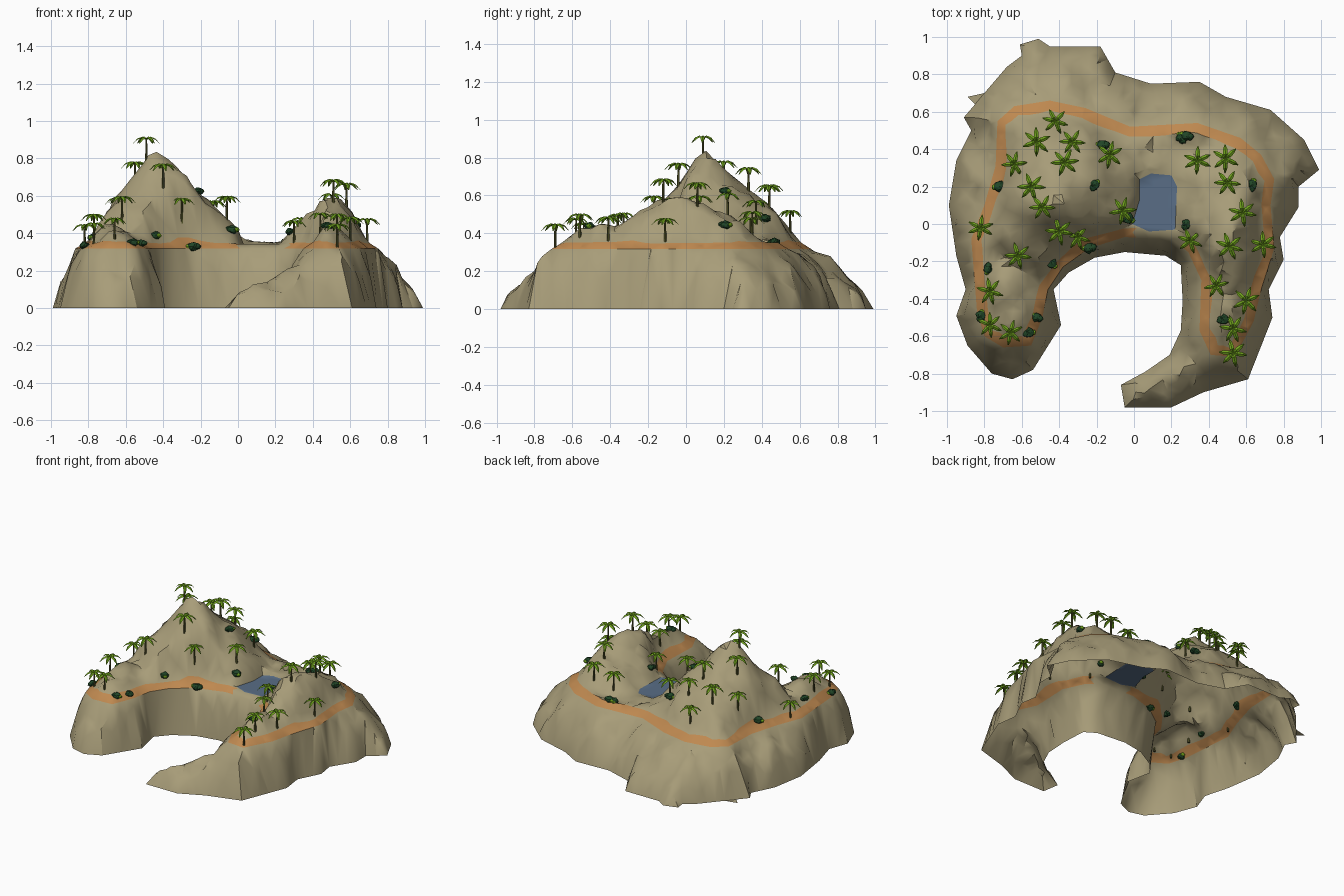
import bpy, bmesh, math, random
from mathutils import Vector, noise
from mathutils.bvhtree import BVHTree
from mathutils.geometry import delaunay_2d_cdt

random.seed(4)
cube = bpy.data.objects.get("Cube")
if cube:
    bpy.data.objects.remove(cube)


def material(name, r, g, b):
    m = bpy.data.materials.new(name)
    m.use_nodes = True
    m.diffuse_color = (r, g, b, 1)
    bsdf = next(n for n in m.node_tree.nodes if n.type == 'BSDF_PRINCIPLED')
    bsdf.inputs["Base Color"].default_value = (r, g, b, 1)
    bsdf.inputs["Roughness"].default_value = 0.9
    return m


sand = material("sandstone", .39, .335, .19)
dirt = material("orange_path", .52, .25, .08)
water = material("pond_blue", .1, .155, .24)
bark = material("palm_bark", .1, .1, .025)
leaf = material("palm_leaf", .16, .36, .012)
shrub = material("dark_shrub", .015, .06, .02)

# Plan outlines: shore, outer edge of the path, pond
shore = [(-.99, .1), (-.95, .34), (-.87, .5), (-.91, .57), (-.85, .64), (-.89, .68), (-.8, .7),
         (-.68, .84), (-.6, .9), (-.61, .96), (-.51, .99), (-.45, .95), (-.18, .95), (-.1, .81),
         (.09, .75), (.35, .76), (.49, .68), (.73, .61), (.91, .45), (.99, .29), (.88, .2),
         (.88, .09), (.78, -.07), (.8, -.19), (.72, -.35), (.74, -.5), (.61, -.83), (.37, -.9),
         (.2, -.98), (-.05, -.98), (-.07, -.86), (.06, -.79), (.19, -.7), (.25, -.57),
         (.26, -.41), (.25, -.22), (.17, -.17), (-.05, -.15), (-.21, -.18), (-.35, -.26),
         (-.43, -.35), (-.39, -.54), (-.54, -.78), (-.65, -.83), (-.76, -.8), (-.89, -.65),
         (-.95, -.49), (-.9, -.35), (-.95, -.17)]
rim = [(-.84, -.46), (-.8, -.6), (-.7, -.66), (-.55, -.65), (-.49, -.5), (-.46, -.35), (-.38, -.23),
       (-.24, -.13), (-.05, -.07), (.2, -.08), (.29, -.15), (.36, -.3), (.35, -.57), (.41, -.7),
       (.54, -.71), (.64, -.52), (.68, -.35), (.75, -.13), (.73, .1), (.75, .24), (.68, .37),
       (.57, .46), (.34, .54), (-.02, .52), (-.26, .62), (-.45, .66), (-.64, .63), (-.73, .55),
       (-.74, .31), (-.8, .1), (-.87, -.08)]
pond = [(.03, .24), (.09, .27), (.2, .26), (.23, .2), (.22, -.03), (.08, -.04), (-.01, 0), (.03, .13)]


def subdivide(poly, step):
    out = []
    for a, b in zip(poly, poly[1:] + poly[:1]):
        a, b = Vector(a), Vector(b)
        n = max(1, round((b - a).length / step))
        out += [a.lerp(b, i / n) for i in range(n)]
    return out


def inset(poly, width):
    out = []
    for i, p in enumerate(poly):
        t = poly[(i + 1) % len(poly)] - poly[i - 1]
        n = Vector((-t.y, t.x)).normalized()
        out.append(p + n * width * (1 + .35 * noise.noise((p.x * 6, p.y * 6, 0))))
    return out


def inside(p, poly):
    hit = False
    for a, b in zip(poly, poly[1:] + poly[:1]):
        if (a.y > p.y) != (b.y > p.y) and p.x < a.x + (b.x - a.x) * (p.y - a.y) / (b.y - a.y):
            hit = not hit
    return hit


def distance(p, poly):
    best = 9
    for a, b in zip(poly, poly[1:] + poly[:1]):
        d = b - a
        t = max(0, min(1, (p - a).dot(d) / d.length_squared))
        best = min(best, (p - a - d * t).length)
    return best


shore, rim, pond = subdivide(shore, .07), subdivide(rim, .06), subdivide(pond, .06)
trail = inset(rim, .055)


# Ground height: cliff, path shelf, hills
def hill(p, x, y, height, west, east, south, north):
    dx, dy = p.x - x, p.y - y
    r = math.hypot(dx / (east if dx > 0 else west), dy / (north if dy > 0 else south))
    return height * max(0, 1.04 - math.sqrt(r * r + .0016))


def ground(p):
    edge = distance(p, rim)
    rough = noise.noise((p.x * 6, p.y * 6, 1)) + .6 * noise.noise((p.x * 15, p.y * 15, 2))
    if not inside(p, rim) and edge > .001:
        t = distance(p, shore)
        t = t / (t + edge)
        return max(0, .318 * t ** .55 + .075 * rough * math.sin(math.pi * t) * min(1, edge / .06 + .3))
    if inside(p, pond) or distance(p, pond) < .012:
        return .342
    if edge < .001:
        return .318
    z = .318 + .035 * min(1, edge / .055)
    fade = max(0, min(1, (edge - .05) / .07))
    lift = max(hill(p, -.42, .1, .46, .45, .47, .42, .53),
               hill(p, .5, -.05, .26, .27, .29, .45, .48),
               hill(p, .51, -.45, .12, .2, .2, .3, .3),
               hill(p, -.65, -.33, .1, .25, .25, .35, .3))
    calm = min(1, distance(p, pond) / .15)
    return z + fade * (lift + .05 * rough * calm)


# Triangulate the plan with the outlines kept as edges
points, edges = [], []
for poly in (shore, rim, trail, pond):
    start, n = len(points), len(poly)
    points += poly
    edges += [(start + i, start + (i + 1) % n) for i in range(n)]
step = .047
for i in range(-21, 22):
    for j in range(-21, 22):
        p = Vector((i + random.uniform(-.35, .35), j + random.uniform(-.35, .35))) * step
        if inside(p, shore) and min(distance(p, q) for q in (shore, rim, trail, pond)) > .016:
            points.append(p)
flat, _, tris = delaunay_2d_cdt(points, edges, [], 1, 1e-5)[:3]

bm = bmesh.new()
verts = [bm.verts.new((p.x, p.y, ground(p))) for p in flat]
for tri in tris:
    c = sum((flat[i] for i in tri), Vector((0, 0))) / len(tri)
    if not inside(c, shore):
        continue
    f = bm.faces.new([verts[i] for i in tri])
    f.normal_update()
    if f.normal.z < 0:
        f.normal_flip()
    if inside(c, pond):
        f.material_index = 2
    elif inside(c, rim) and not inside(c, trail) and not (0 < c.x < .27 and c.y < .1):
        f.material_index = 1
bmesh.ops.delete(bm, geom=[v for v in bm.verts if not v.link_faces], context='VERTS')
surface = BVHTree.FromBMesh(bm)


def finish(bm, name, mats):
    mesh = bpy.data.meshes.new(name)
    bm.to_mesh(mesh)
    bm.free()
    for m in mats:
        mesh.materials.append(m)
    return mesh


def place(mesh, name, loc=(0, 0, 0), turn=0, size=1):
    ob = bpy.data.objects.new(name, mesh)
    bpy.context.collection.objects.link(ob)
    ob.location, ob.rotation_euler.z, ob.scale = loc, turn, (size,) * 3
    return ob


def on_ground(x, y):
    return surface.ray_cast(Vector((x, y, 3)), Vector((0, 0, -1)))[0] or Vector((x, y, .35))


island = place(finish(bm, "island", [sand, dirt, water]), "island")
bpy.context.view_layer.objects.active = island
island.select_set(True)
bpy.ops.object.shade_smooth_by_angle(angle=math.radians(40))

# Palm: tapered trunk and a crown of folded drooping leaves
bm = bmesh.new()
bmesh.ops.create_cone(bm, cap_ends=True, segments=6, radius1=.008, radius2=.005, depth=.13)
bmesh.ops.translate(bm, verts=bm.verts[:], vec=(0, 0, .04))
for k in range(6):
    a = k * math.tau / 6 + random.uniform(-.15, .15)
    out, side = Vector((math.cos(a), math.sin(a), 0)), Vector((-math.sin(a), math.cos(a), 0))
    rows = []
    for r, z, w in ((0, .105, .004), (.022, .12, .012), (.05, .11, .011), (.074, .082, .002)):
        mid = out * r + Vector((0, 0, z))
        drop = Vector((0, 0, -w * .6))
        rows.append([bm.verts.new(v) for v in (mid - side * w + drop, mid, mid + side * w + drop)])
    for a_row, b_row in zip(rows, rows[1:]):
        for s in (0, 1):
            f = bm.faces.new((a_row[s], b_row[s], b_row[s + 1], a_row[s + 1]))
            f.material_index = 1
palm = finish(bm, "palm", [bark, leaf])
grove = [(-.42, .55), (-.52, .44), (-.33, .44), (-.37, .33), (-.64, .32), (-.13, .37), (-.55, .2),
         (-.49, .09), (-.82, -.02), (-.62, -.17), (-.4, -.04), (-.3, -.07), (-.06, .07), (-.77, -.36),
         (-.77, -.54), (-.66, -.58), (.34, .34), (.49, .35), (.5, .22), (.58, .06), (.3, -.09),
         (.51, -.12), (.69, -.11), (.44, -.33), (.6, -.41), (.53, -.56), (.53, -.69)]
for x, y in grove:
    place(palm, "palm", on_ground(x, y), random.uniform(0, 6), random.uniform(.92, 1.06))

# Shrub: lumpy dark clump with a small bright sprout
bm = bmesh.new()
for loc, r, slot in (((0, 0, .01), .027, 0), ((.014, .012, .012), .02, 0), ((-.02, -.012, .01), .015, 1)):
    ball = bmesh.ops.create_icosphere(bm, subdivisions=2, radius=r)["verts"]
    for v in ball:
        v.co *= 1 + .3 * noise.noise(v.co * 60)
        v.co.z *= .8
        v.co += Vector(loc)
    for f in {f for v in ball for f in v.link_faces}:
        f.material_index = slot
clump = finish(bm, "shrub", [shrub, leaf])
for x, y in [(-.17, .42), (-.21, .21), (-.72, .2), (.25, .46), (.28, .47), (.28, 0), (.63, .21), (-.44, -.21),
             (-.24, -.13), (-.78, -.24), (-.82, -.49), (-.52, -.5), (-.56, -.58), (.48, -.51), (-.03, .03)]:
    place(clump, "shrub", on_ground(x, y), random.uniform(0, 6), random.uniform(.85, 1.1))
